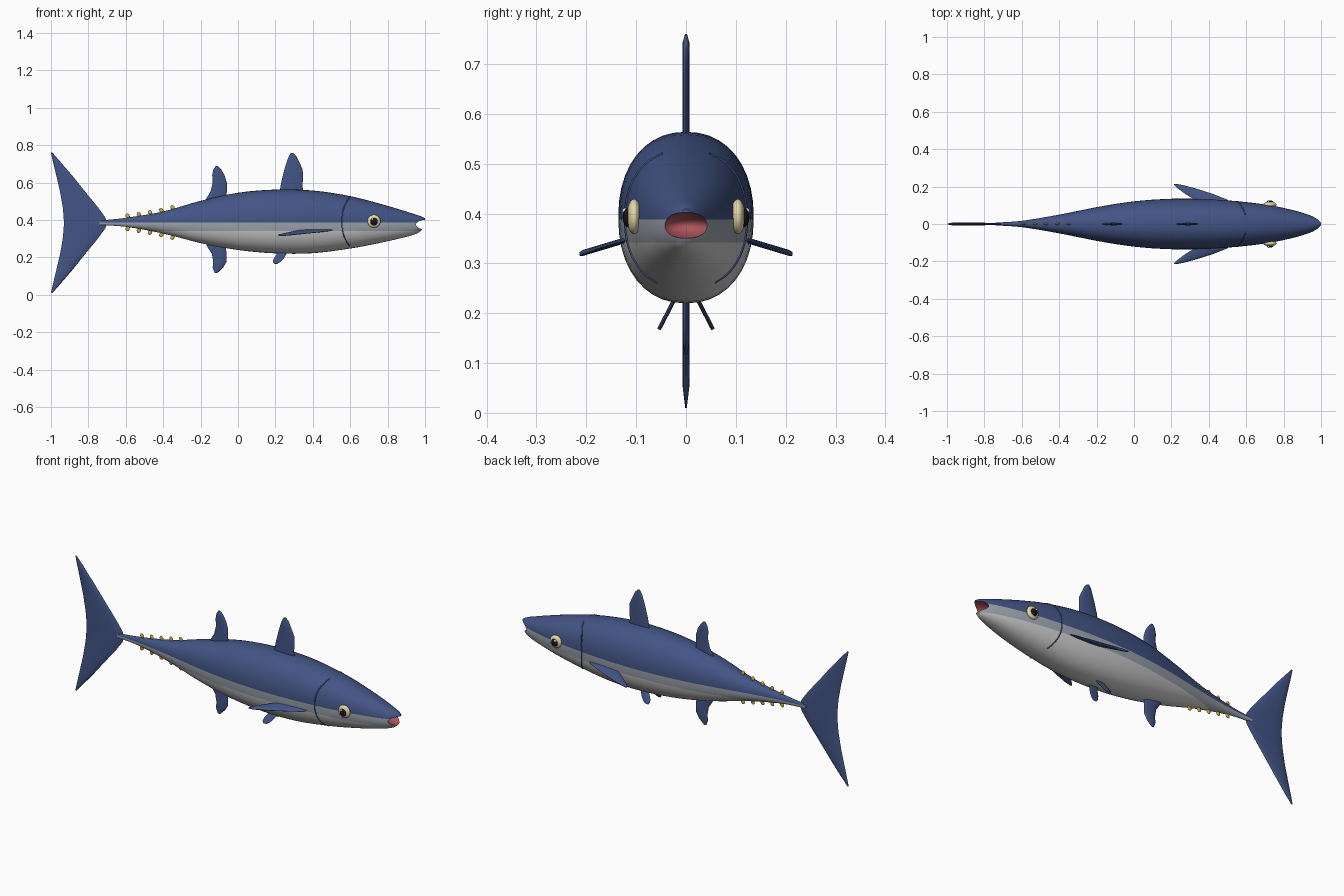
import bpy, bmesh, math
from mathutils import Vector, Matrix

if "Cube" in bpy.data.objects:
    bpy.data.objects.remove(bpy.data.objects["Cube"], do_unlink=True)


def material(name, r, g, b):
    m = bpy.data.materials.new(name)
    m.use_nodes = True
    m.diffuse_color = (r, g, b, 1)
    m.node_tree.nodes["Principled BSDF"].inputs["Base Color"].default_value = (r, g, b, 1)
    return m


BLUE = material("deep_blue", .055, .09, .235)
BAND = material("side_grey", .34, .37, .43)
BELLY = material("belly_silver", .62, .62, .63)
RED = material("mouth_red", .42, .09, .11)
CREAM = material("eye_cream", .78, .68, .38)
BLACK = material("pupil_black", .008, .008, .01)
WHITE = material("glint_white", .85, .88, .9)
YELLOW = material("finlet_yellow", .62, .45, .04)


def finish(name, bm, mats, angle=50):
    bmesh.ops.recalc_face_normals(bm, faces=bm.faces)
    mesh = bpy.data.meshes.new(name)
    bm.to_mesh(mesh)
    bm.free()
    ob = bpy.data.objects.new(name, mesh)
    bpy.context.collection.objects.link(ob)
    for m in mats:
        mesh.materials.append(m)
    smooth(ob, angle)
    return ob


def smooth(ob, angle):
    bpy.ops.object.select_all(action='DESELECT')
    ob.select_set(True)
    bpy.context.view_layer.objects.active = ob
    bpy.ops.object.shade_smooth_by_angle(angle=math.radians(angle))


def loft(rings):
    # skin a list of closed point rings and cap both ends
    bm = bmesh.new()
    loops = [[bm.verts.new(p) for p in ring] for ring in rings]
    n = len(loops[0])
    for a, b in zip(loops, loops[1:]):
        for i in range(n):
            j = (i + 1) % n
            bm.faces.new((a[i], a[j], b[j], b[i]))
    bm.faces.new(loops[0])
    bm.faces.new(loops[-1])
    return bm


# Body stations: x, top z, bottom z, half width
STATIONS = [
    (-.74, .397, .374, .007), (-.6, .412, .364, .017), (-.4, .446, .328, .05),
    (-.2, .503, .277, .09), (0, .546, .24, .121), (.2, .563, .222, .135),
    (.4, .558, .223, .133), (.6, .528, .248, .117), (.75, .49, .276, .096),
    (.87, .455, .303, .069), (.94, .433, .322, .047), (.98, .42, .345, .028),
    (1, .409, .39, .008)]


def station(x):
    # smooth interpolation between neighbouring stations
    i = max(k for k in range(len(STATIONS) - 1) if STATIONS[k][0] <= x)
    last = len(STATIONS) - 1
    p = [STATIONS[min(max(k, 0), last)] for k in (i - 1, i, i + 1, i + 2)]
    span = p[2][0] - p[1][0]
    t = (x - p[1][0]) / span
    out = []
    for c in (1, 2, 3):
        m0 = (p[2][c] - p[0][c]) / (p[2][0] - p[0][0]) * span
        m1 = (p[3][c] - p[1][c]) / (p[3][0] - p[1][0]) * span
        h = t * t * (3 - 2 * t)
        out.append(p[1][c] * (1 - h) + p[2][c] * h
                   + m0 * t * (1 - t) ** 2 - m1 * t * t * (1 - t))
    return out


POWER = 2.2


def body_ring(x, sides=40):
    top, bottom, w = station(x)
    ring = []
    for k in range(sides):
        a = math.tau * k / sides
        c, s = (math.copysign(abs(v) ** (2 / POWER), v) for v in (math.cos(a), math.sin(a)))
        ring.append((x, w * c, (top + bottom) / 2 + s * (top - bottom) / 2))
    return ring


def body_side(x, z):
    top, bottom, w = station(x)
    s = min(1, abs(2 * z - top - bottom) / (top - bottom))
    return w * (1 - s ** POWER) ** (1 / POWER)


# Body, cut at the colour lines
xs = [a[0] + (b[0] - a[0]) * t / 4 for a, b in zip(STATIONS, STATIONS[1:]) for t in range(4)] + [1]
bm = loft([body_ring(x) for x in xs])
LINES = (.388, .342)
for z in LINES:
    bmesh.ops.bisect_plane(bm, geom=bm.verts[:] + bm.edges[:] + bm.faces[:],
                           plane_co=(0, 0, z), plane_no=(0, 0, 1))
for f in bm.faces:
    f.material_index = sum(f.calc_center_median().z < z for z in LINES)
SKIN = (BLUE, BAND, BELLY, RED)
body = finish("body", bm, SKIN)

# Mouth hollowed from the nose
bm = bmesh.new()
bmesh.ops.create_uvsphere(bm, u_segments=32, v_segments=20, radius=1,
                          matrix=Matrix.Translation((.995, 0, .376)) @ Matrix.Diagonal((.07, .054, .026, 1)))
for f in bm.faces:
    f.material_index = 3
cutter = finish("mouth_cutter", bm, SKIN)
cutter.hide_render = True
mod = body.modifiers.new("mouth", 'BOOLEAN')
mod.operation = 'DIFFERENCE'
mod.solver = 'EXACT'
mod.object = cutter
bpy.context.view_layer.objects.active = body
bpy.ops.object.modifier_apply(modifier=mod.name)
bpy.data.objects.remove(cutter, do_unlink=True)
smooth(body, 50)


def fin(name, sections, thick, place):
    # sections: span, trailing x, leading x; place maps (x, offset, span) to space
    rings = []
    for s, a, b in sections:
        mid, half = (a + b) / 2, (b - a) / 2
        t = min(thick, half * .4)
        rings.append([place(mid + half * math.cos(u), t * math.sin(u), s)
                      for u in (math.tau * k / 12 for k in range(12))])
    return finish(name, loft(rings), [BLUE], 60)


def upright(x, o, s):
    return (x, o, s)


# Upright fins
fin("front_dorsal_fin", [(.54, .222, .352), (.58, .227, .345), (.62, .235, .347), (.67, .248, .346),
                         (.71, .26, .328), (.742, .272, .312), (.758, .282, .296)], .007, upright)
fin("rear_dorsal_fin", [(.49, -.18, -.06), (.52, -.167, -.062), (.55, -.148, -.06), (.6, -.135, -.06),
                        (.64, -.138, -.072), (.67, -.132, -.09), (.688, -.12, -.107)], .007, upright)
fin("anal_fin", [(.29, -.18, -.06), (.255, -.163, -.064), (.22, -.14, -.062), (.175, -.132, -.062),
                 (.145, -.136, -.08), (.117, -.124, -.11)], .007, upright)
half_tail = [(.375, -1, -.992), (.33, -.99, -.953), (.255, -.972, -.888), (.17, -.952, -.82),
             (.085, -.937, -.75), (.03, -.932, -.71)]
tail = half_tail + [(0, -.931, -.7)] + [(-s, a, b) for s, a, b in reversed(half_tail)]
fin("tail_fin", [(s + .385, a, b) for s, a, b in tail], .007, upright)

# Paired parts
for side, label in ((1, "left"), (-1, "right")):
    fin(label + "_pectoral_fin",
        [(.1, .33, .535), (.13, .325, .5), (.16, .275, .425), (.19, .235, .33),
         (.207, .216, .265), (.214, .213, .23)], .006,
        lambda x, o, s: (x, side * s, .347 - .3 * (s - .12) + o))
    fin(label + "_pelvic_fin",
        [(-.01, .212, .27), (.015, .205, .257), (.04, .19, .243), (.058, .186, .227), (.068, .193, .212)],
        .004, lambda x, o, s: (x, side * (.023 + .46 * s + .89 * o), .228 - .89 * s + .46 * o))

    # Gill line laid on the skin
    curve = bpy.data.curves.new(label + "_gill", 'CURVE')
    curve.dimensions = '3D'
    curve.bevel_depth = .003
    curve.bevel_resolution = 1
    line = curve.splines.new('POLY')
    line.points.add(20)
    for k, p in enumerate(line.points):
        z = .262 + .258 * k / 20
        x = .556 + .04 * abs((z - .391) / .129) ** 2.5
        p.co = (x, side * body_side(x, z), z, 1)
    gill = bpy.data.objects.new(label + "_gill", curve)
    bpy.context.collection.objects.link(gill)
    curve.materials.append(BLUE)

    # Eye, pupil and glint
    for part, mat, pos, size in (
            ("eye", CREAM, (.727, .104, .394), (.035, .015, .035)),
            ("pupil", BLACK, (.727, .114, .392), (.02, .013, .02)),
            ("glint", WHITE, (.719, .122, .405), (.006, .006, .006))):
        bm = bmesh.new()
        place = Matrix.Translation((pos[0], side * pos[1], pos[2])) @ Matrix.Diagonal((*size, 1))
        bmesh.ops.create_uvsphere(bm, u_segments=24, v_segments=16, radius=1, matrix=place)
        finish(label + "_" + part, bm, [mat])

# Finlets along the tail stalk
for k in range(5):
    x = -.59 + .06 * k
    top, bottom, w = station(x)
    for sign, z, label in ((1, top, "upper"), (-1, bottom, "lower")):
        bm = bmesh.new()
        place = (Matrix.Translation((x, 0, z + sign * .008))
                 @ Matrix.Rotation(sign * math.radians(-25), 4, 'Y') @ Matrix.Diagonal((.011, .005, .014, 1)))
        bmesh.ops.create_uvsphere(bm, u_segments=12, v_segments=8, radius=1, matrix=place)
        finish(f"{label}_finlet_{k + 1}", bm, [YELLOW])
